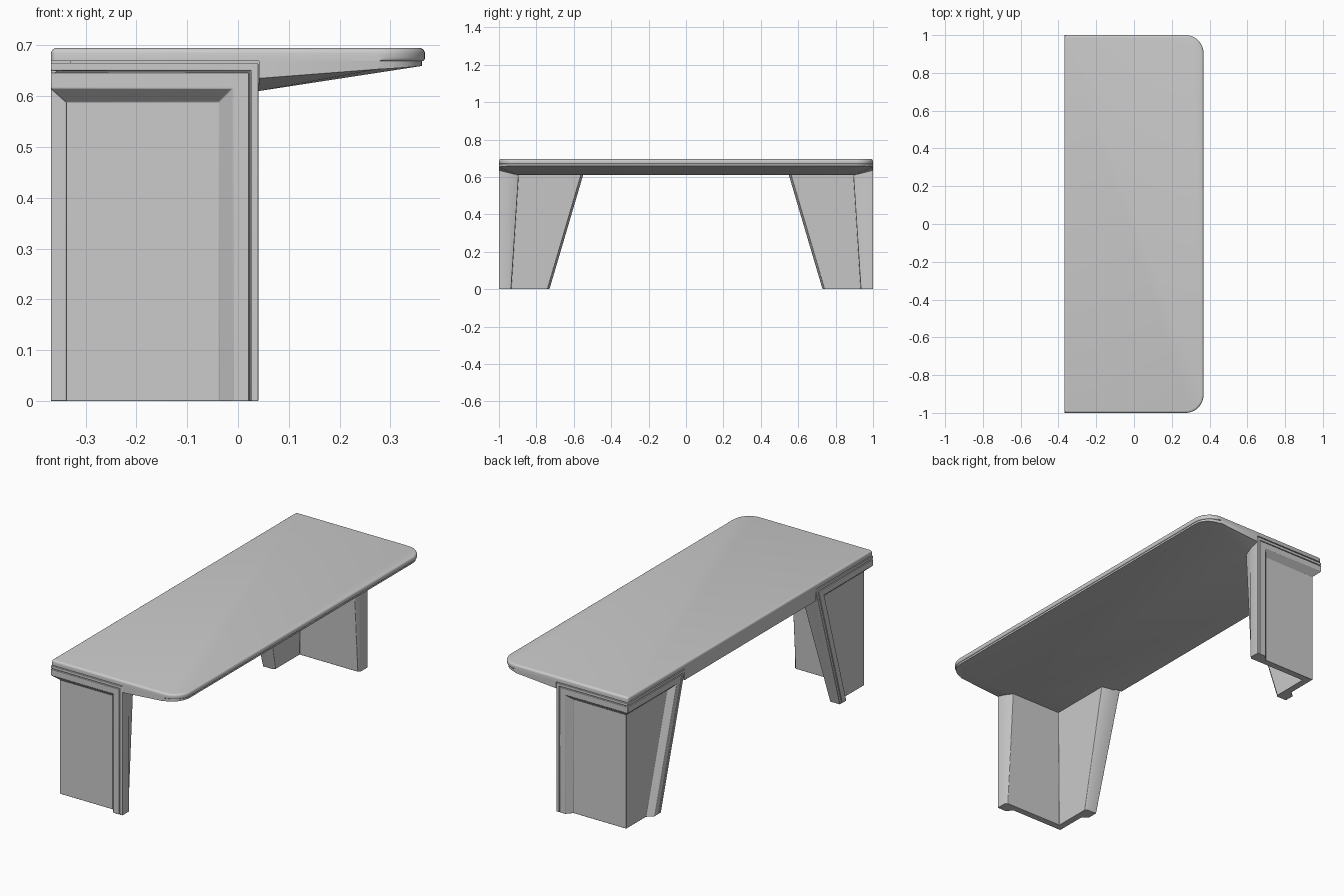
import bpy, bmesh, math

if "Cube" in bpy.data.objects:
    bpy.data.objects.remove(bpy.data.objects["Cube"])

X, Y = 0.368, 1.0          # half width, half length
TOP, SLAB_Z, LEG_Z = 0.695, 0.669, 0.665
EDGE_X = 0.04              # inner edge of the end panels


def finish(bm, name, bevel=0.0):
    bmesh.ops.recalc_face_normals(bm, faces=bm.faces[:])
    me = bpy.data.meshes.new(name)
    bm.to_mesh(me)
    bm.free()
    ob = bpy.data.objects.new(name, me)
    bpy.context.collection.objects.link(ob)
    if bevel:
        m = ob.modifiers.new("soft_edges", 'BEVEL')
        m.width, m.segments, m.limit_method = bevel, 2, 'ANGLE'
        m.angle_limit = math.radians(30)
    bpy.ops.object.select_all(action='DESELECT')
    ob.select_set(True)
    bpy.context.view_layer.objects.active = ob
    bpy.ops.object.shade_smooth_by_angle(angle=math.radians(35))
    return ob


def arc(cx, cy, r, a0, a1, n):
    return [(cx + r * math.cos(math.radians(a0 + (a1 - a0) * i / n)),
             cy + r * math.sin(math.radians(a0 + (a1 - a0) * i / n))) for i in range(n + 1)]


def prism(half, z0, z1):
    """Extrude an outline given for y > 0 and mirrored to y < 0."""
    bm = bmesh.new()
    outline = half + [(x, -y) for x, y in reversed(half)]
    f = bm.faces.new([bm.verts.new((x, y, z0)) for x, y in outline])
    ext = bmesh.ops.extrude_face_region(bm, geom=[f])
    for v in ext["geom"]:
        if isinstance(v, bmesh.types.BMVert):
            v.co.z = z1
    return bm


# Table top slab: rounded front corners, rounded rim
R = 0.095
bm = prism(arc(X - R, Y - R, R, 0, 90, 10) + arc(-X + 0.013, Y - 0.013, 0.013, 90, 180, 4), SLAB_Z, TOP)
rim = [e for e in bm.edges if all(v.co.z > TOP - 1e-4 for v in e.verts)]
nose = [e for e in bm.edges if all(v.co.z < SLAB_Z + 1e-4 and v.co.x > X - R + 0.01 for v in e.verts)]
bmesh.ops.bevel(bm, geom=rim, offset=0.011, segments=4, profile=0.5, affect='EDGES')
bmesh.ops.bevel(bm, geom=[e for e in nose if e.is_valid], offset=0.006, segments=3,
                profile=0.5, affect='EDGES')
finish(bm, "table_top")

# Wedge-shaped underside, thinning towards the front and the ends
bm = prism(arc(X - R, Y - R, R - 0.006, 0, 80, 10)
           + [(X - R, Y), (EDGE_X + 0.001, Y), (EDGE_X + 0.001, 0.95), (-0.33, 0.95),
              (-0.33, 0.536), (-X, 0.536)], 0.61, SLAB_Z)
for co, no in (((EDGE_X + 0.001, 0, 0), (1, 0, 0)), ((0, 0.9, 0), (0, 1, 0)), ((0, -0.9, 0), (0, 1, 0))):
    bmesh.ops.bisect_plane(bm, geom=bm.verts[:] + bm.edges[:] + bm.faces[:],
                           plane_co=co, plane_no=no, dist=1e-5)
for v in bm.verts:
    if v.co.z < 0.62:
        t = max(0.0, v.co.x - EDGE_X) / 0.325
        v.co.z = 0.61 + 0.05 * t + 0.25 * max(0.0, abs(v.co.y) - 0.9) * (1 - t)
bmesh.ops.triangulate(bm, faces=[f for f in bm.faces if len(f.verts) > 4])
finish(bm, "underside")

# Leg rim profile: (distance from edge, depth from outer face); None = inner face
PROFILE = [(0.012, None), (0.0, 0.055), (0.0, 0.0), (0.0145, 0.0), (0.0145, 0.01),
           (0.018, 0.01), (0.018, 0.0), (0.05, 0.0), (0.077, 0.03)]


def slant(z):
    return 0.73 - 0.295 * z


def thick(z):
    return 0.065 + 0.065 * z


def build_leg(s, name):
    bm = bmesh.new()

    def vert(x, y, z):
        return bm.verts.new((x, s * y, z))

    # Sweep the rim: up the end panel, round the corner, down the slanted back edge
    rows = []
    for u, d0 in PROFILE:
        zt = LEG_Z - u
        d = thick(zt) if d0 is None else d0
        b = thick(0) if d0 is None else d0
        rows.append([vert(EDGE_X - u, Y - b, 0), vert(EDGE_X - u, Y - d, zt),
                     vert(-X + d, Y - d, zt),
                     vert(-X + d, slant(zt) + 1.043 * u, zt),
                     vert(-X + b, slant(0) + 1.043 * u, 0)])
    for a, b in zip(rows, rows[1:]):
        for i in range(4):
            bm.faces.new((a[i], a[i + 1], b[i + 1], b[i]))
    # Recessed outer panels and tapered inner panels, each meeting at a corner
    corners = []
    for row, d in ((rows[0], thick(0)), (rows[-1], 0.03)):
        c = vert(-X + d, Y - d, 0)
        bm.faces.new((row[0], row[1], row[2], c))
        bm.faces.new((row[2], row[3], row[4], c))
        corners.append(c)
    # Foot
    bm.faces.new([r[0] for r in rows] + [corners[1]] + [r[4] for r in reversed(rows)] + [corners[0]])
    finish(bm, name, 0.0025)


build_leg(-1, "front_leg")
build_leg(1, "back_leg")
